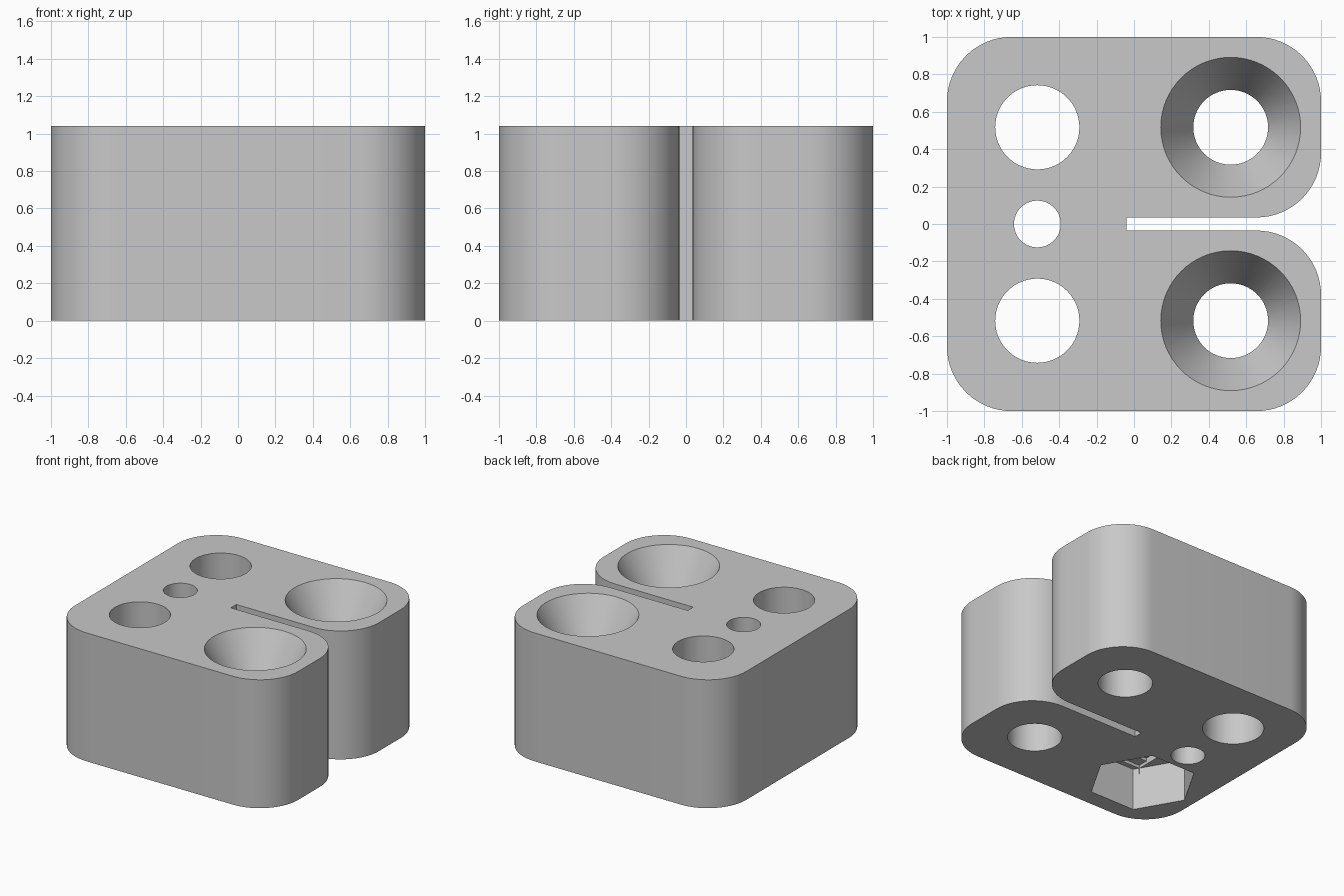
import bpy, bmesh, math

if "Cube" in bpy.data.objects:
    bpy.data.objects.remove(bpy.data.objects["Cube"], do_unlink=True)

HEIGHT, RADIUS, SLOT, OFFSET, BORE = 1.04, 0.345, 0.035, 0.517, 0.225
EPS = 0.05

grey = bpy.data.materials.new("plain_grey")
grey.use_nodes = True
grey.diffuse_color = (0.58, 0.58, 0.58, 1)
grey.node_tree.nodes["Principled BSDF"].inputs["Base Color"].default_value = grey.diffuse_color


def loft(name, rings):
    """Solid through stacked rings of (points, z)."""
    bm = bmesh.new()
    layers = [[bm.verts.new((x, y, z)) for x, y in pts] for pts, z in rings]
    for low, high in zip(layers, layers[1:]):
        n = len(low)
        for i in range(n):
            j = (i + 1) % n
            bm.faces.new((low[i], low[j], high[j], high[i]))
    bm.faces.new(layers[0][::-1])
    bm.faces.new(layers[-1])
    bmesh.ops.recalc_face_normals(bm, faces=bm.faces)
    mesh = bpy.data.meshes.new(name)
    bm.to_mesh(mesh)
    bm.free()
    mesh.materials.append(grey)
    obj = bpy.data.objects.new(name, mesh)
    bpy.context.collection.objects.link(obj)
    return obj


def ngon(cx, cy, r, sides=64):
    return [(cx + r * math.cos(math.tau * i / sides), cy + r * math.sin(math.tau * i / sides))
            for i in range(sides)]


def box(cx, cy, hx, hy):
    return [(cx - hx, cy - hy), (cx + hx, cy - hy), (cx + hx, cy + hy), (cx - hx, cy + hy)]


def corner(cx, cy, start, steps=16):
    angles = [math.radians(start + 90 * i / steps) for i in range(steps + 1)]
    return [(cx + RADIUS * math.cos(a), cy + RADIUS * math.sin(a)) for a in angles]


# Rounded outline, split by a slot that opens to +x
c = 1 - RADIUS
outline = (corner(-c, -c, 180) + corner(c, -c, 270) + corner(c, -SLOT - RADIUS, 0)
           + [(-0.04, -SLOT), (-0.04, SLOT)]
           + corner(c, SLOT + RADIUS, 270) + corner(c, c, 0) + corner(-c, c, 90))
block = loft("slotted_block", [(outline, 0), (outline, HEIGHT)])

cutters = []


def cut(name, *rings):
    cutters.append(loft(name, rings))


# Countersunk holes
sink, r_top, r_low = 0.32, 0.374, 0.2
for y in (-OFFSET, OFFSET):
    cut("countersink_cutter",
        (ngon(OFFSET, y, r_low), -EPS),
        (ngon(OFFSET, y, r_low), HEIGHT - sink),
        (ngon(OFFSET, y, r_top), HEIGHT),
        (ngon(OFFSET, y, r_top), HEIGHT + EPS))

# Straight holes
for y, r in ((-OFFSET, BORE), (0, 0.125), (OFFSET, BORE)):
    ring = ngon(-OFFSET, y, r)
    cut("bore_cutter", (ring, -EPS), (ring, HEIGHT + EPS))

# Hexagonal nut pocket underneath, with two shallow steps above it
depth, step, hex_r = 0.34, 0.025, 0.4
hexagon = ngon(-OFFSET, -OFFSET, hex_r, 6)
cut("nut_pocket_cutter", (hexagon, -EPS), (hexagon, depth))
strip = box(-OFFSET, -OFFSET, BORE, hex_r * math.cos(math.pi / 6) - 0.04)
cut("strip_step_cutter", (strip, depth - EPS), (strip, depth + step))
square = box(-OFFSET, -OFFSET, BORE, BORE)
cut("square_step_cutter", (square, depth - EPS), (square, depth + 2 * step))

for cutter in cutters:
    cutter.hide_render = True
    mod = block.modifiers.new("cut", 'BOOLEAN')
    mod.operation = 'DIFFERENCE'
    mod.solver = 'EXACT'
    mod.object = cutter

# Bake the cuts, then remove the cutters
graph = bpy.context.evaluated_depsgraph_get()
baked = bpy.data.meshes.new_from_object(block.evaluated_get(graph))
block.modifiers.clear()
block.data = baked
for cutter in cutters:
    bpy.data.objects.remove(cutter, do_unlink=True)

bpy.ops.object.select_all(action='DESELECT')
block.select_set(True)
bpy.context.view_layer.objects.active = block
bpy.ops.object.shade_smooth_by_angle(angle=math.radians(20))
